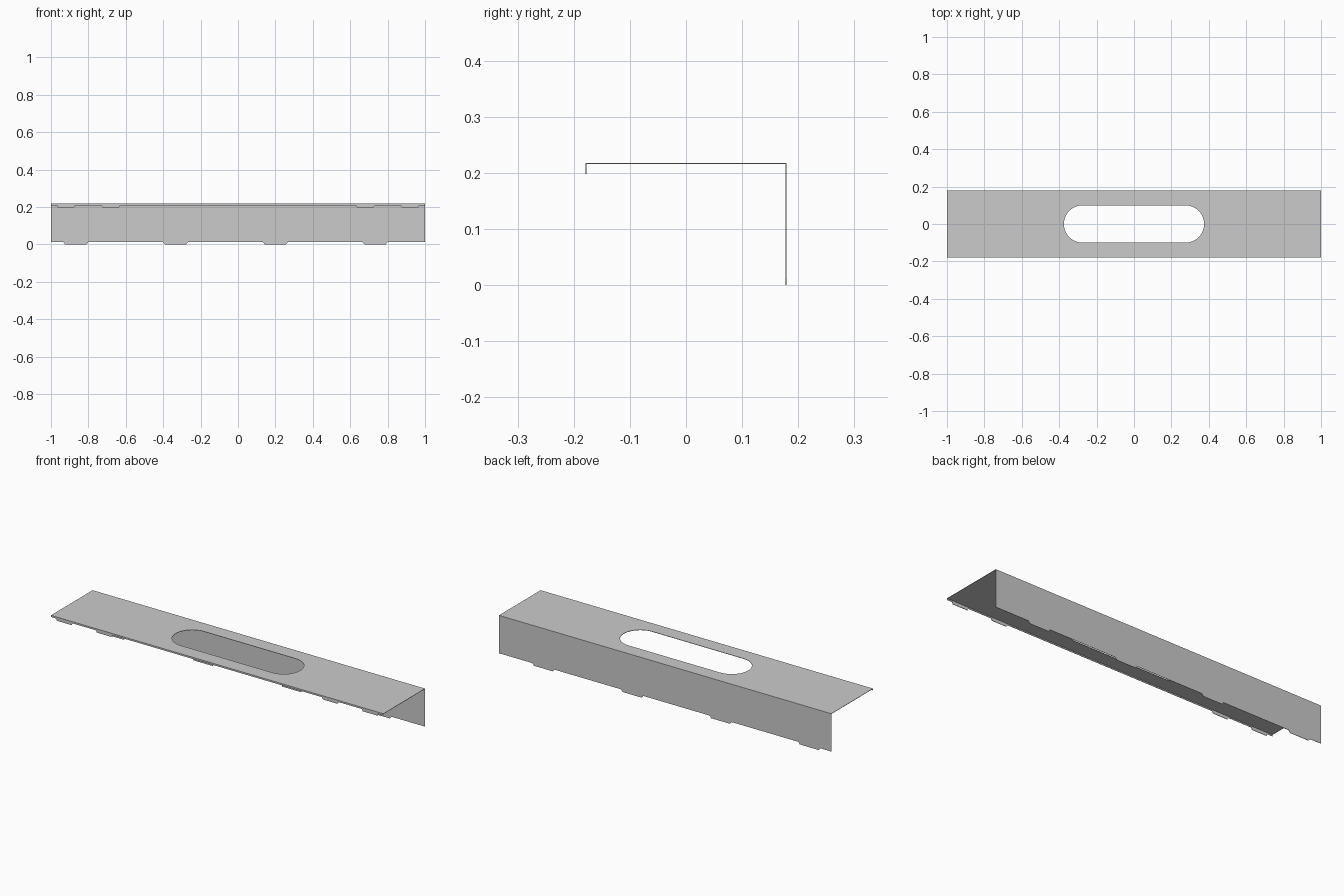
import bpy, bmesh, math
from mathutils import Matrix, Vector

if "Cube" in bpy.data.objects:
    bpy.data.objects.remove(bpy.data.objects["Cube"])

T = 0.002           # sheet thickness
HY, H = 0.179, 0.218


def plate(name, loops, to3d, thickness):
    """Fill 2D outlines (later loops are holes) and extrude along a 3D vector."""
    bm = bmesh.new()
    edges = []
    for loop in loops:
        vs = [bm.verts.new(to3d(u, v)) for u, v in loop]
        edges += [bm.edges.new((vs[i - 1], vs[i])) for i in range(len(vs))]
    bmesh.ops.triangle_fill(bm, edges=edges, use_beauty=True)
    ext = bmesh.ops.extrude_face_region(bm, geom=bm.faces[:], use_keep_orig=True)
    moved = [g for g in ext["geom"] if isinstance(g, bmesh.types.BMVert)]
    bmesh.ops.translate(bm, verts=moved, vec=Vector(thickness))
    bmesh.ops.recalc_face_normals(bm, faces=bm.faces[:])
    mesh = bpy.data.meshes.new(name)
    bm.to_mesh(mesh)
    bm.free()
    ob = bpy.data.objects.new(name, mesh)
    bpy.context.collection.objects.link(ob)
    return ob


def tabbed_outline(z_top, z_edge, z_tab, centres, width, chamfer):
    """Strip outline whose lower edge carries chamfered tabs."""
    pts = [(1, z_top), (-1, z_top), (-1, z_edge)]
    for c in centres:
        a, b = c - width / 2, c + width / 2
        pts += [(a, z_edge), (a + chamfer, z_tab), (b - chamfer, z_tab), (b, z_edge)]
    return pts + [(1, z_edge)]


# Top panel with a rounded slot
slot = []
for cx, start in ((0.275, -90), (-0.275, 90)):
    for i in range(25):
        a = math.radians(start + i * 7.5)
        slot.append((cx + 0.1 * math.cos(a), 0.1 * math.sin(a)))
panel = [(-1, -HY), (1, -HY), (1, HY), (-1, HY)]
plate("top_panel", [panel, slot], lambda u, v: (u, v, H - T), (0, 0, T))

# Tall back flange with four evenly spaced tabs
back = tabbed_outline(H - T, 0.012, 0, [-0.867 + 0.5333 * i for i in range(4)], 0.133, 0.01)
plate("back_flange", [back], lambda u, v: (u, HY - T, v), (0, T, 0))

# Short front lip with mirrored pairs of tabs
lip = tabbed_outline(H - T, 0.209, 0.198, [-0.92, -0.68, 0.68, 0.92], 0.1, 0.006)
plate("front_lip", [lip], lambda u, v: (u, -HY, v), (0, T, 0))
